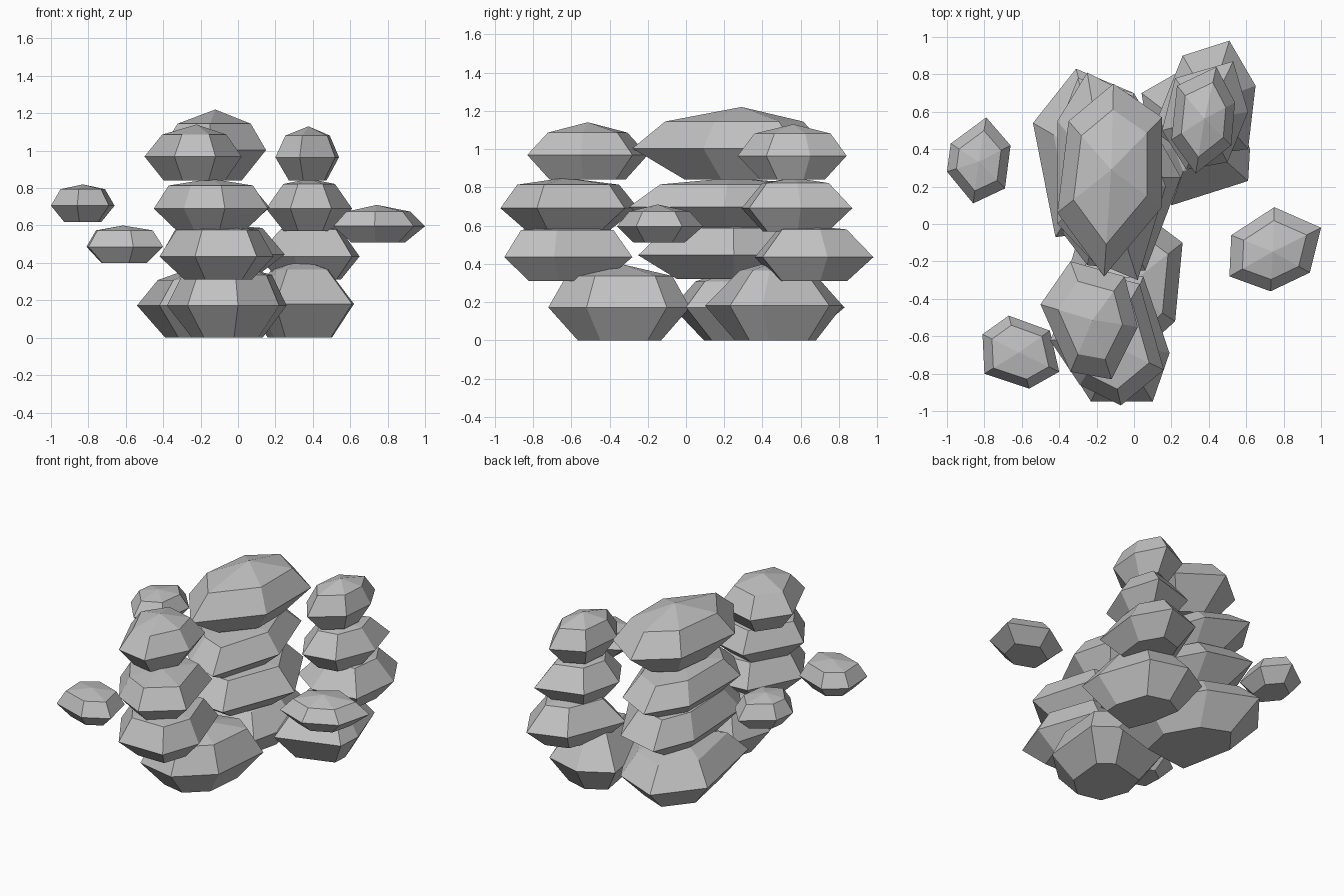
import bpy
import bmesh
from mathutils import Vector

cube = bpy.data.objects.get("Cube")
if cube:
    bpy.data.objects.remove(cube)

GREY = (0.53, 0.53, 0.53, 1.0)
stone = bpy.data.materials.new("stone_grey")
stone.use_nodes = True
stone.diffuse_color = GREY
stone.node_tree.nodes["Principled BSDF"].inputs["Base Color"].default_value = GREY


def rock(name, bottom, top, outline, foot=0.59, crown=0.7, waist=0.43, shoulder=0.87):
    """Faceted boulder: flat foot, wide waist, narrower shoulder and a peak."""
    points = [Vector(p) for p in outline]
    centre = sum(points, Vector((0, 0))) / len(points)
    height = top - bottom
    bm = bmesh.new()
    rings = []
    for scale, level in ((foot, 0), (1, waist), (crown, shoulder)):
        ring = []
        for p in points:
            x, y = centre + (p - centre) * scale
            ring.append(bm.verts.new((x, y, bottom + height * level)))
        rings.append(ring)
    peak = bm.verts.new((centre.x, centre.y, top))
    bm.faces.new(rings[0])
    count = len(points)
    for i in range(count):
        j = (i + 1) % count
        for low, high in zip(rings, rings[1:]):
            bm.faces.new((low[i], low[j], high[j], high[i]))
        bm.faces.new((rings[-1][i], rings[-1][j], peak))
    bmesh.ops.recalc_face_normals(bm, faces=bm.faces)
    mesh = bpy.data.meshes.new(name)
    bm.to_mesh(mesh)
    bm.free()
    mesh.materials.append(stone)
    obj = bpy.data.objects.new(name, mesh)
    bpy.context.collection.objects.link(obj)


# Front stack, from the ground up
rock("front_stack_base", 0, 0.4,
     [(.26, -.1), (.22, -.52), (0, -.72), (-.27, -.66), (-.38, -.35), (-.3, -.08), (.1, .02)],
     crown=0.75, shoulder=0.84)
rock("front_stack_lower", 0.31, 0.6,
     [(-.42, -.65), (-.23, -.95), (.1, -.95), (.19, -.69), (.05, -.28), (-.25, -.3)],
     crown=0.72, shoulder=0.92)
rock("front_stack_upper", 0.57, 0.85,
     [(-.45, -.62), (-.29, -.86), (-.07, -.97), (.16, -.78), (.03, -.32), (-.25, -.25)],
     crown=0.74)
rock("front_stack_top", 0.84, 1.14,
     [(-.5, -.43), (-.34, -.2), (-.05, -.28), (.02, -.55), (-.12, -.83), (-.34, -.79)],
     foot=0.63, crown=0.66, shoulder=0.82)

# Long middle stack
rock("middle_stack_base", 0, 0.4,
     [(-.54, .54), (-.31, .83), (0, .7), (.2, .35), (.12, 0), (-.25, -.05), (-.42, -.07)],
     shoulder=0.77)
rock("middle_stack_lower", 0.32, 0.61,
     [(.25, .25), (.06, -.25), (-.25, -.22), (-.38, -.05), (-.41, .5), (-.3, .78), (0, .7)],
     shoulder=0.92)
rock("middle_stack_upper", 0.58, 0.85,
     [(-.25, .81), (0, .68), (.17, .2), (.02, -.3), (-.22, -.2), (-.41, 0), (-.41, .55)])
rock("middle_stack_top", 0.84, 1.22,
     [(-.11, .75), (.15, .57), (.15, .09), (-.16, -.28), (-.41, .06), (-.35, .55)],
     foot=0.52, shoulder=0.8)

# Back left stack
rock("back_stack_base", 0, 0.42,
     [(.2, .1), (.61, .23), (.62, .4), (.5, .75), (.25, .82), (.04, .7), (.1, .35)],
     crown=0.52)
rock("back_stack_lower", 0.31, 0.6,
     [(.51, .98), (.65, .74), (.61, .4), (.3, .36), (.1, .5), (.26, .9)],
     crown=0.58, shoulder=0.93)
rock("back_stack_upper", 0.57, 0.85,
     [(.53, .87), (.61, .6), (.5, .33), (.28, .29), (.15, .5), (.22, .78)],
     crown=0.6, shoulder=0.9)
rock("back_stack_top", 0.84, 1.13,
     [(.44, .84), (.54, .65), (.52, .42), (.33, .27), (.2, .45), (.23, .74)],
     shoulder=0.83)

# Small floating rocks
rock("floating_rock_back_right", 0.62, 0.82,
     [(-.79, .57), (-.66, .42), (-.69, .19), (-.86, .11), (-1, .28), (-.98, .43)])
rock("floating_rock_front_right", 0.4, 0.6,
     [(-.67, -.49), (-.45, -.57), (-.4, -.79), (-.56, -.88), (-.8, -.8), (-.81, -.59)],
     crown=0.74)
rock("floating_rock_left", 0.51, 0.71,
     [(.75, .09), (1, -.02), (.94, -.26), (.73, -.36), (.51, -.28), (.52, -.06)],
     shoulder=0.82)
